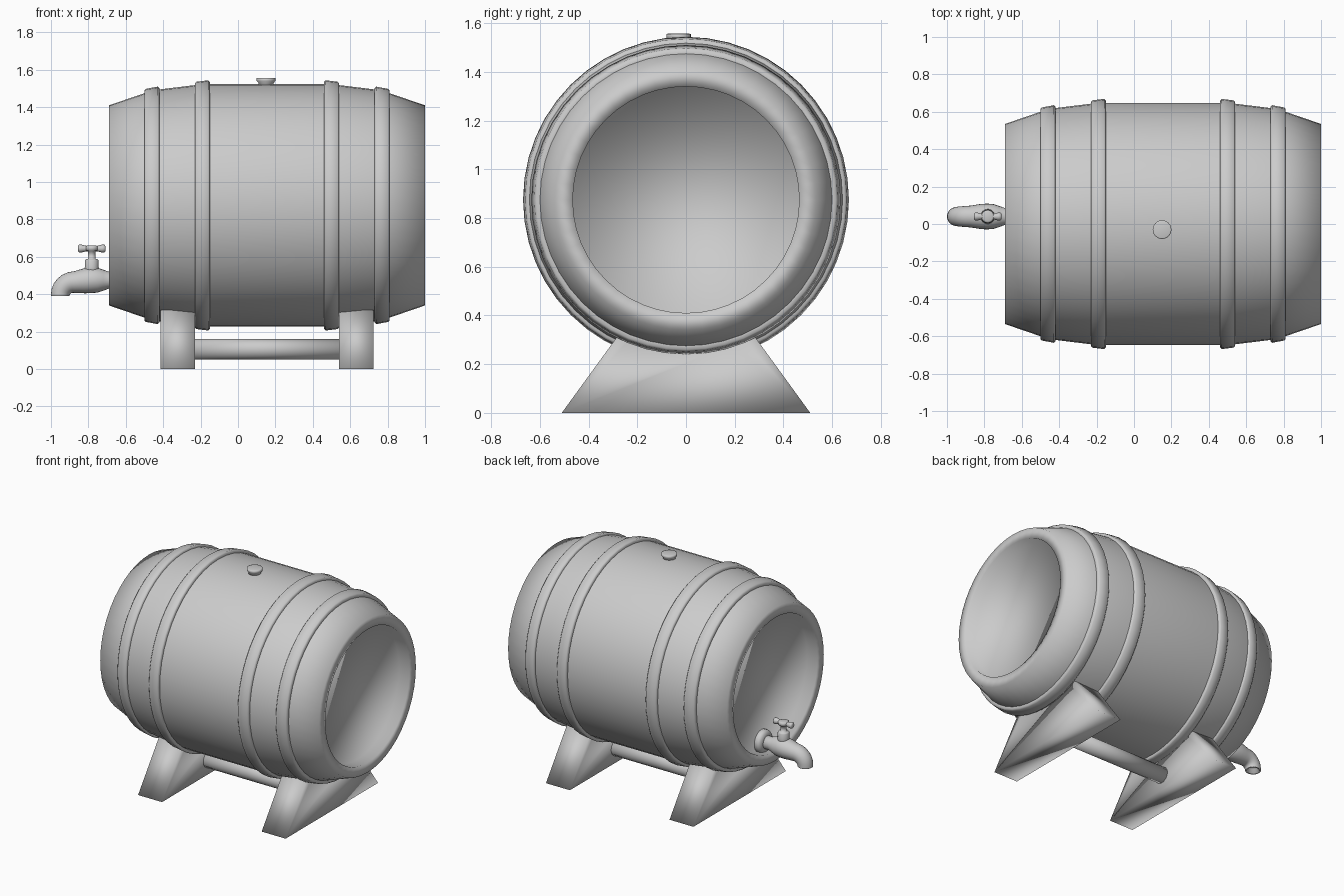
import bpy, bmesh, math

if "Cube" in bpy.data.objects:
    bpy.data.objects.remove(bpy.data.objects["Cube"])

BX, BZ = 0.155, 0.875     # barrel centre and axis height


def finish(name, bm):
    bmesh.ops.recalc_face_normals(bm, faces=bm.faces)
    me = bpy.data.meshes.new(name)
    bm.to_mesh(me)
    bm.free()
    me.shade_smooth()
    ob = bpy.data.objects.new(name, me)
    bpy.context.collection.objects.link(ob)
    return ob


def loft(name, rings, y=0.0, n=24, closed=False):
    """Skin circular rings (x, z, radius, path angle in degrees) in the xz plane."""
    bm = bmesh.new()
    loops = []
    for x, z, r, deg in rings:
        a = math.radians(deg)
        loop = []
        for i in range(n):
            t = 2 * math.pi * i / n
            s = r * math.sin(t)
            loop.append(bm.verts.new((x - math.sin(a) * s, y + r * math.cos(t), z + math.cos(a) * s)))
        loops.append(loop)
    pairs = list(zip(loops, loops[1:]))
    if closed:
        pairs.append((loops[-1], loops[0]))
    else:
        bm.faces.new(loops[0])
        bm.faces.new(loops[-1])
    for p, q in pairs:
        for i in range(n):
            j = (i + 1) % n
            bm.faces.new((p[i], p[j], q[j], q[i]))
    return finish(name, bm)


def along_x(profile):
    return [(x, BZ, r, 0) for x, r in profile]


# Barrel body: half profile from recessed head to middle, mirrored
half = [(-0.765, 0.465), (-0.845, 0.465), (-0.845, 0.535),
        (-0.655, 0.60), (-0.575, 0.62), (-0.345, 0.648)]
body = [(BX + x, r) for x, r in half] + [(BX - x, r) for x, r in reversed(half)]
loft("barrel", along_x(body), n=48)

# Hoops: rounded bands, tilted with the staves, mirrored about the barrel centre
for label, off, r_out, r_in in (("outer", 0.615, 0.623, 0.635), ("inner", 0.345, 0.661, 0.669)):
    for side, s in (("left", -1), ("right", 1)):
        band = [(0.041, r_out - 0.045), (0.041, r_out - 0.008), (0.033, r_out),
                (-0.031, r_in), (-0.039, r_in - 0.008), (-0.039, r_out - 0.045)]
        loft(f"{label}_hoop_{side}",
             along_x([(BX + s * (off + d), r) for d, r in band]), n=48, closed=True)

# Bung on top
loft("bung", [(0.15, z, r, 90) for z, r in
              ((1.50, 0.038), (1.53, 0.041), (1.54, 0.050), (1.555, 0.050), (1.557, 0.044))], y=-0.03)


# Cradle supports: trapezoid with a curved seat
def support(name, x0, x1):
    a = math.asin(0.28 / 0.625)
    arc = [(0.625 * math.sin(t), BZ - 0.625 * math.cos(t))
           for t in (a - 2 * a * i / 12 for i in range(13))]
    outline = [(-0.51, 0), (0.51, 0)] + arc
    bm = bmesh.new()
    f = bm.faces.new([bm.verts.new((x0, y, z)) for y, z in outline])
    ext = bmesh.ops.extrude_face_region(bm, geom=[f])["geom"]
    bmesh.ops.translate(bm, vec=(x1 - x0, 0, 0),
                        verts=[v for v in ext if isinstance(v, bmesh.types.BMVert)])
    finish(name, bm)


support("left_support", -0.415, -0.23)
support("right_support", 0.54, 0.725)

# Crossbar
loft("crossbar", [(-0.25, 0.105, 0.055, 0), (0.56, 0.105, 0.055, 0)])

# Tap: flange, bulbous body and spout bending down to an open outlet
TY = 0.04
loft("tap_flange", [(x, 0.475, r, 180) for x, r in
                    ((-0.59, 0.078), (-0.635, 0.078), (-0.65, 0.068), (-0.655, 0.045))], y=TY)
spout = [(x, z, r, 180) for x, z, r in
         ((-0.62, 0.475, 0.045), (-0.69, 0.475, 0.045), (-0.72, 0.475, 0.056), (-0.75, 0.475, 0.066),
          (-0.785, 0.475, 0.069), (-0.82, 0.472, 0.067), (-0.85, 0.469, 0.062))]
for i in range(7):
    t = math.radians(15 * i)
    spout.append((-0.875 - 0.075 * math.sin(t), 0.395 + 0.07 * math.cos(t),
                  0.058 - 0.008 * i / 6, 180 + 15 * i))
spout += [(-0.95, 0.39, 0.05, 270), (-0.95, 0.39, 0.039, 270), (-0.95, 0.42, 0.036, 270)]
loft("tap_spout", spout, y=TY)

# Tap stem and handle
HX = -0.782
loft("tap_stem", [(HX, z, r, 90) for z, r in
                  ((0.50, 0.045), (0.545, 0.037), (0.58, 0.037), (0.587, 0.032),
                   (0.588, 0.02), (0.63, 0.02), (0.635, 0.034), (0.656, 0.034), (0.66, 0.025))], y=TY)
loft("tap_handle", [(HX + d, 0.644, r, 0) for d, r in
                    ((-0.073, 0.014), (-0.068, 0.021), (-0.055, 0.021), (-0.03, 0.015),
                     (0.03, 0.015), (0.055, 0.021), (0.068, 0.021), (0.073, 0.014))], y=TY, n=16)
